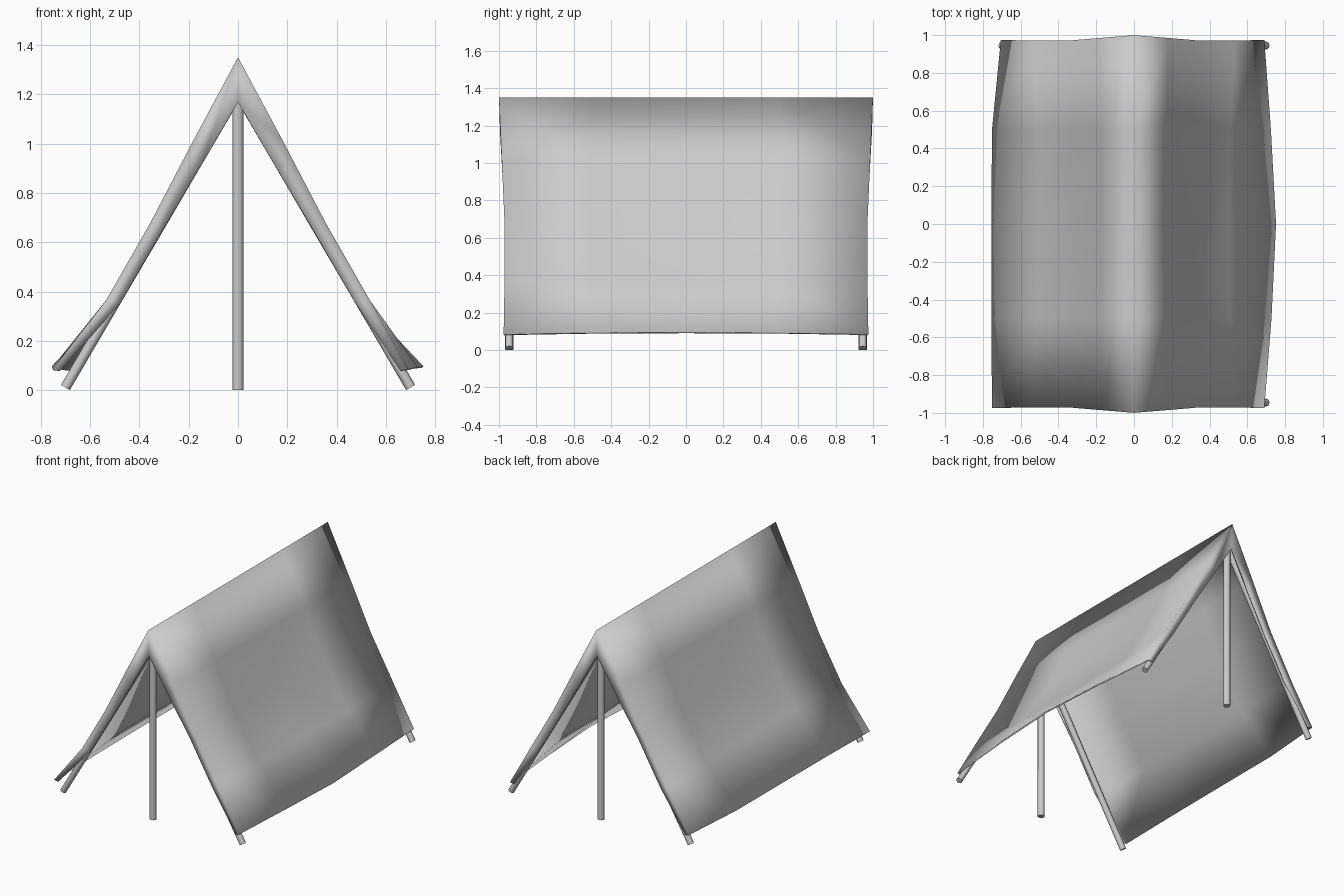
import bpy, bmesh
from mathutils import Vector

if "Cube" in bpy.data.objects:
    bpy.data.objects.remove(bpy.data.objects["Cube"])

# Half profiles (distance from centre, height): taut ends and sagging middle
END = [(0, 1.35), (.18, 1.015), (.355, .68), (.535, .365)]
MID = [(0, 1.35), (.175, .985), (.31, .66), (.505, .35)]
HEM = [(0, 1.168), (.15, .91), (.307, .645), (.475, .355)]
YS = [-.98, -.5, 0, .5, .98]
SAG = [0, .8, 1, .8, 0]
# Lower edge spread at each position along the length
FOOT = {-1: [.752, .755, .755, .752, .705], 1: [.69, .728, .752, .725, .69]}


def canvas_point(side, i, j):
    y = YS[j]
    if i == 4:
        return Vector((side * FOOT[side][j], y * .995, .085 + .012 * SAG[j]))
    w = SAG[j]
    x = END[i][0] * (1 - w) + MID[i][0] * w
    z = END[i][1] * (1 - w) + MID[i][1] * w
    if abs(y) > .9:
        y *= (1.02, 1.005, .99, .99)[i]
    return Vector((side * x, y, z))


def hem_point(side, i, j):
    # folded strip hanging in front of the slanted rods
    p = canvas_point(side, i, j)
    x, z = (abs(p.x) - .03, .078) if i == 4 else HEM[i]
    return Vector((side * x, p.y * .995, z))


def make_canvas():
    bm = bmesh.new()
    cols = [(-1, i) for i in range(4, 0, -1)] + [(1, i) for i in range(5)]
    grid = []
    for side, i in cols:
        pts = [hem_point(side, i, 0)]
        pts += [canvas_point(side, i, j) for j in range(5)]
        pts += [hem_point(side, i, 4)]
        grid.append([bm.verts.new(p) for p in pts])
    for a, b in zip(grid, grid[1:]):
        for k in range(6):
            f = bm.faces.new((a[k], b[k], b[k + 1], a[k + 1]))
            f.smooth = True
    me = bpy.data.meshes.new("canvas_cover")
    bm.normal_update()
    bm.to_mesh(me)
    bm.free()
    ob = bpy.data.objects.new("canvas_cover", me)
    bpy.context.collection.objects.link(ob)
    thick = ob.modifiers.new("cloth_thickness", 'SOLIDIFY')
    thick.thickness = .01
    thick.offset = -1 if me.polygons[len(me.polygons) // 2 + 3].normal.z > 0 else 1


def make_rod(name, a, b, r):
    a, b = Vector(a), Vector(b)
    bpy.ops.mesh.primitive_cylinder_add(vertices=8, radius=r, depth=(b - a).length,
                                        location=(a + b) / 2)
    ob = bpy.context.object
    ob.name = name
    ob.rotation_mode = 'QUATERNION'
    ob.rotation_quaternion = (b - a).to_track_quat('Z', 'Y')
    bpy.ops.object.shade_smooth_by_angle(angle=.9)


make_canvas()

# Upright poles and slanted frame rods at both ends
for end, y in (("front", -.945), ("back", .945)):
    make_rod(end + "_upright_pole", (0, y, 0), (0, y, 1.22), .023)
    for side, s in (("left", -1), ("right", 1)):
        make_rod(f"{end}_{side}_slanted_rod", (s * .70, y, .011), (s * .01, y, 1.19), .021)
